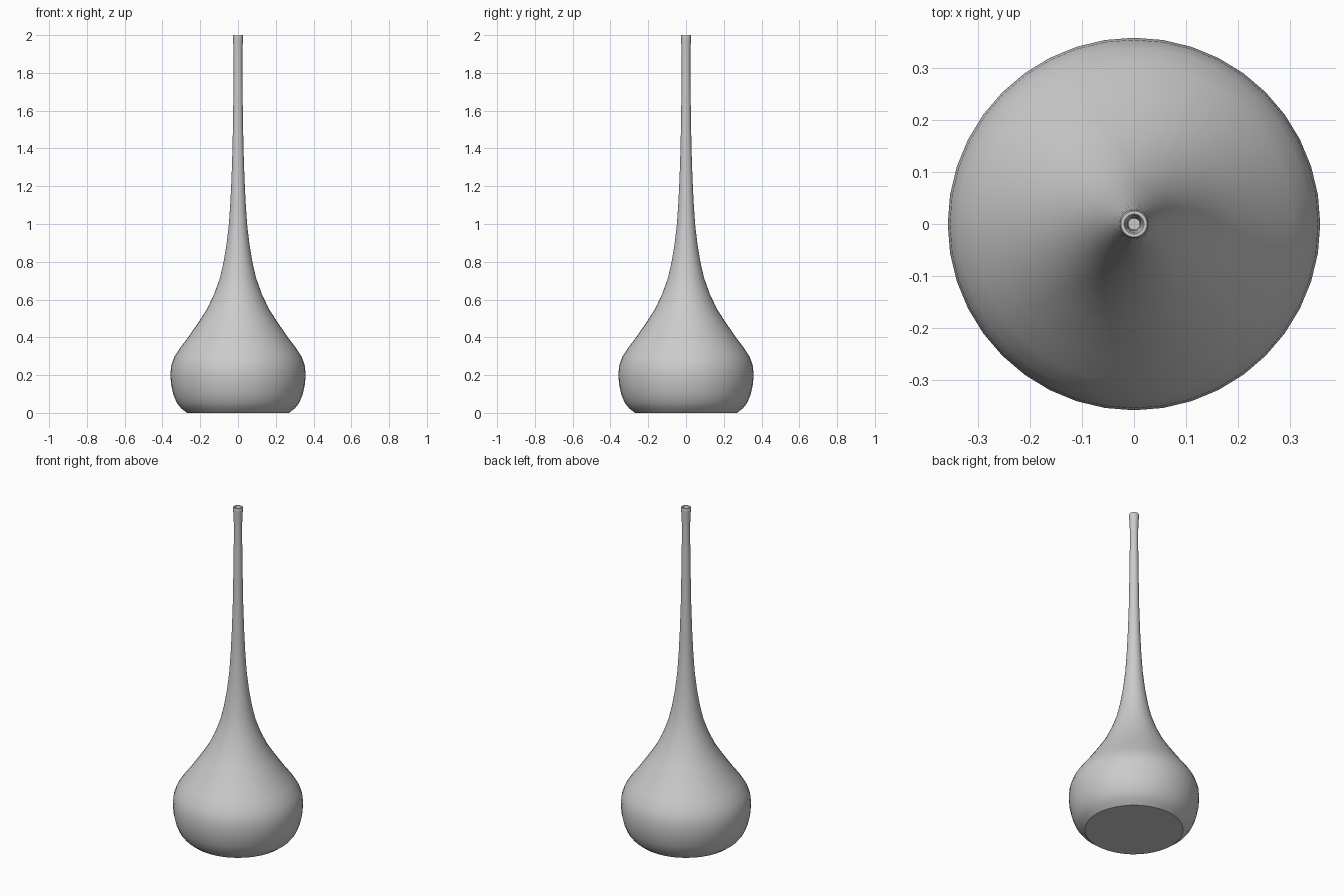
import bpy, bmesh, math

if "Cube" in bpy.data.objects:
    bpy.data.objects.remove(bpy.data.objects["Cube"])

SIDES = 40
WALL = 0.012

# Outer wall profile (radius, height), foot to lip
outer = [(0.27, 0.0), (0.302, 0.025), (0.325, 0.055), (0.343, 0.10), (0.354, 0.15),
         (0.358, 0.20), (0.354, 0.25), (0.338, 0.295), (0.306, 0.345), (0.264, 0.40),
         (0.202, 0.49), (0.164, 0.55), (0.126, 0.63), (0.097, 0.71), (0.078, 0.79),
         (0.061, 0.89), (0.048, 1.0), (0.040, 1.12), (0.034, 1.25), (0.029, 1.4),
         (0.0255, 1.6), (0.023, 1.8), (0.023, 1.9), (0.025, 1.955), (0.0275, 1.985)]
lip = [(0.0275, 1.995), (0.025, 2.0), (0.019, 2.0), (0.0165, 1.995)]
# Inner wall follows the outer wall, down to a flat inside floor
inner = [(r - WALL, max(z, WALL)) for r, z in reversed(outer)]
profile = outer + lip + inner

# Lathe the profile around the z axis
bm = bmesh.new()
rings = []
for r, z in profile:
    rings.append([bm.verts.new((r * math.cos(2 * math.pi * i / SIDES),
                                r * math.sin(2 * math.pi * i / SIDES), z))
                  for i in range(SIDES)])
for a, b in zip(rings, rings[1:]):
    for i in range(SIDES):
        j = (i + 1) % SIDES
        bm.faces.new((a[i], a[j], b[j], b[i]))
# Flat foot and inside floor
bm.faces.new(list(reversed(rings[0])))
bm.faces.new(rings[-1])

mesh = bpy.data.meshes.new("bottle_vase")
bm.to_mesh(mesh)
bm.free()
vase = bpy.data.objects.new("bottle_vase", mesh)
bpy.context.collection.objects.link(vase)
bpy.context.view_layer.objects.active = vase
vase.select_set(True)
bpy.ops.object.shade_smooth_by_angle(angle=math.radians(35))
